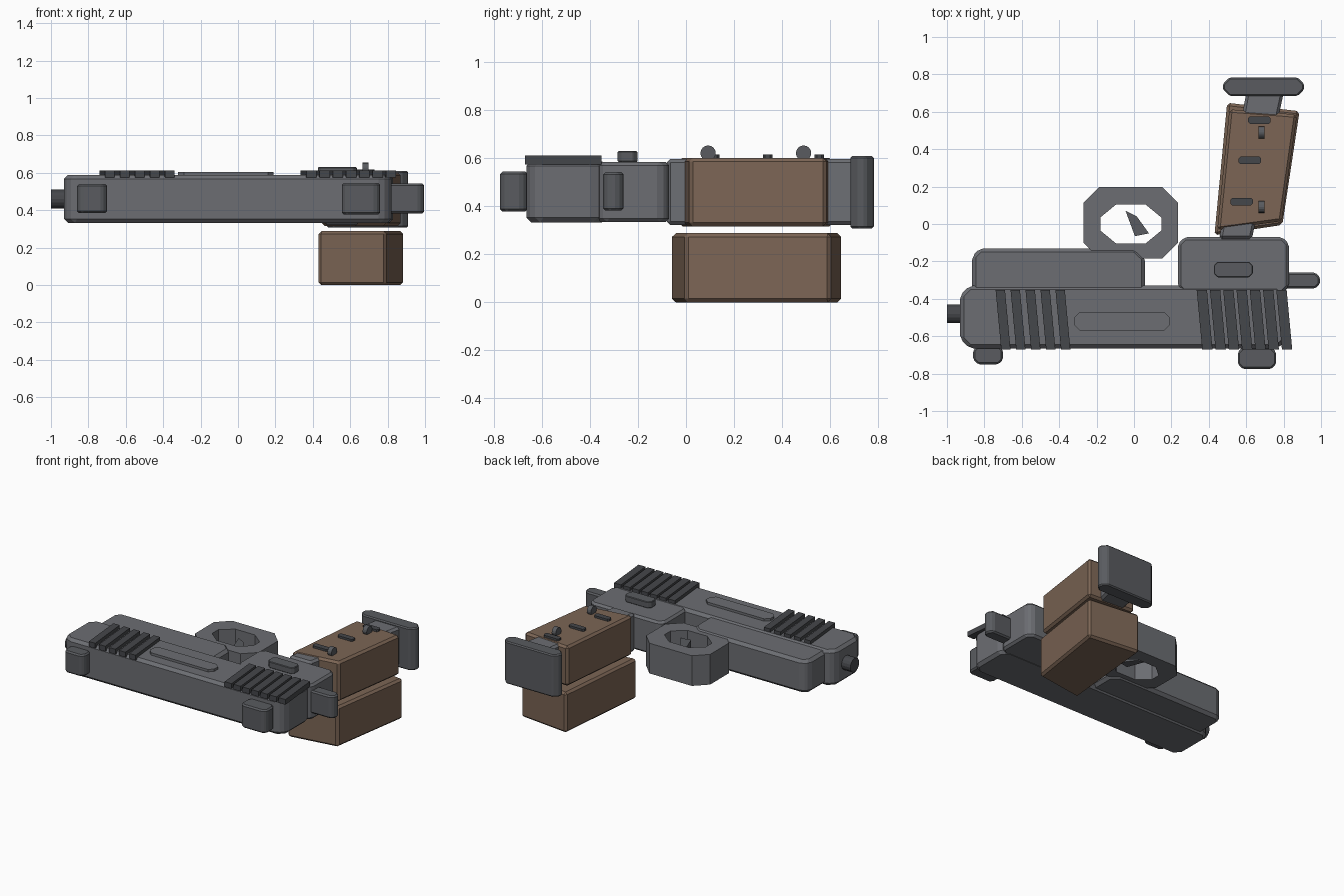
import bpy, bmesh, math
from mathutils import Matrix

if "Cube" in bpy.data.objects:
    bpy.data.objects.remove(bpy.data.objects["Cube"])


def material(name, rgb):
    m = bpy.data.materials.new(name)
    m.diffuse_color = (*rgb, 1)
    m.use_nodes = True
    m.node_tree.nodes["Principled BSDF"].inputs["Base Color"].default_value = m.diffuse_color
    return m


STEEL = material("steel", (0.15, 0.155, 0.17))
MID = material("mid_steel", (0.10, 0.105, 0.115))
DARK = material("dark_steel", (0.06, 0.063, 0.07))
BROWN = material("grip_brown", (0.20, 0.13, 0.09))


def finish(name, bm, mat):
    bmesh.ops.recalc_face_normals(bm, faces=bm.faces)
    me = bpy.data.meshes.new(name)
    bm.to_mesh(me)
    bm.free()
    me.materials.append(mat)
    ob = bpy.data.objects.new(name, me)
    bpy.context.collection.objects.link(ob)
    return ob


def extrude(bm, faces, height):
    res = bmesh.ops.extrude_face_region(bm, geom=faces)
    verts = [g for g in res["geom"] if isinstance(g, bmesh.types.BMVert)]
    bmesh.ops.translate(bm, verts=verts, vec=(0, 0, height))


def prism(name, pts, z0, z1, mat, bevel=0.0):
    """Plan outline raised from z0 to z1, with one-segment chamfers."""
    bm = bmesh.new()
    face = bm.faces.new([bm.verts.new((x, y, z0)) for x, y in pts])
    extrude(bm, [face], z1 - z0)
    bmesh.ops.recalc_face_normals(bm, faces=bm.faces)
    if bevel:
        bmesh.ops.bevel(bm, geom=bm.edges[:], offset=bevel, segments=1,
                        affect='EDGES', clamp_overlap=True)
    return finish(name, bm, mat)


def octagon(x0, x1, y0, y1, cx, cy):
    return [(x0 + cx, y0), (x1 - cx, y0), (x1, y0 + cy), (x1, y1 - cy),
            (x1 - cx, y1), (x0 + cx, y1), (x0, y1 - cy), (x0, y0 + cy)]


def block(name, x0, x1, y0, y1, z0, z1, mat, c=0.03, bevel=0.0):
    return prism(name, octagon(x0, x1, y0, y1, c, c), z0, z1, mat, bevel)


def rod(name, radius, length, loc, mat, sides):
    bm = bmesh.new()
    m = Matrix.Translation(loc) @ Matrix.Rotation(math.pi / 2, 4, 'Y')
    bmesh.ops.create_cone(bm, cap_ends=True, segments=sides, radius1=radius,
                          radius2=radius, depth=length, matrix=m)
    return finish(name, bm, mat)


# Slide and barrel
block("slide", -0.93, 0.82, -0.665, -0.33, 0.333, 0.588, STEEL, 0.05, 0.02)
rod("barrel", 0.05, 0.14, (-0.93, -0.48, 0.46), DARK, 16)
block("slide_inlay", -0.32, 0.19, -0.57, -0.47, 0.57, 0.605, STEEL, 0.03)

# Slanted serrations
for label, count, start, step, width in (("front", 5, -0.74, 0.08, 0.05),
                                         ("rear", 7, 0.335, 0.071, 0.055)):
    for i in range(count):
        x = start + i * step
        prism(f"{label}_serration_{i + 1}",
              [(x + 0.03, -0.672), (x + 0.03 + width, -0.672),
               (x + width, -0.352), (x, -0.352)], 0.575, 0.612, DARK)

# Sights and rear tang
block("front_sight", -0.86, -0.70, -0.75, -0.65, 0.385, 0.54, MID, 0.025, 0.01)
block("rear_sight", 0.555, 0.76, -0.775, -0.66, 0.378, 0.545, MID, 0.025, 0.01)
block("rear_tang", 0.78, 0.995, -0.345, -0.26, 0.382, 0.543, MID, 0.025, 0.01)

# Frame, rear block and slide catch
prism("frame", [(-0.865, -0.36), (0.06, -0.36), (0.06, -0.18), (0.005, -0.13),
                (-0.825, -0.13), (-0.865, -0.17)], 0.343, 0.577, STEEL, 0.02)
block("rear_block", 0.235, 0.828, -0.37, -0.07, 0.335, 0.585, STEEL, 0.035, 0.015)
block("slide_catch", 0.427, 0.635, -0.285, -0.202, 0.585, 0.63, MID, 0.02, 0.004)

# Trigger guard ring
bm = bmesh.new()
outer = [bm.verts.new((x, y, 0.352)) for x, y in octagon(-0.27, 0.236, -0.185, 0.198, 0.085, 0.085)]
inner = [bm.verts.new((x, y, 0.352)) for x, y in octagon(-0.18, 0.146, -0.105, 0.105, 0.085, 0.07)]
ring = [bm.faces.new((outer[i], outer[(i + 1) % 8], inner[(i + 1) % 8], inner[i]))
        for i in range(8)]
extrude(bm, ring, 0.216)
finish("trigger_guard", bm, STEEL)
prism("trigger", [(-0.045, 0.07), (0.015, 0.04), (0.08, -0.05), (0.005, -0.065)],
      0.39, 0.53, MID)

# Grip core, two panels and magazine base
prism("grip_core", [(0.455, -0.08), (0.63, -0.08), (0.80, 0.70), (0.60, 0.70)],
      0.322, 0.597, STEEL, 0.015)
prism("upper_grip_panel", [(0.445, -0.032), (0.79, 0.015), (0.872, 0.585), (0.51, 0.613)],
      0.317, 0.602, BROWN, 0.015)
prism("lower_grip_panel", [(0.43, -0.06), (0.793, -0.005), (0.885, 0.603), (0.498, 0.648)],
      0.0, 0.288, BROWN, 0.015)
block("magazine_base", 0.475, 0.91, 0.685, 0.783, 0.308, 0.61, MID, 0.035, 0.008)

# Grip ribs and pins
for i, (x, y) in enumerate(((0.575, 0.12), (0.62, 0.34), (0.67, 0.555))):
    block(f"grip_rib_{i + 1}", x - 0.06, x + 0.06, y - 0.02, y + 0.02,
          0.59, 0.617, DARK, 0.01)
for i, y in enumerate((0.092, 0.49)):
    rod(f"grip_pin_{i + 1}", 0.032, 0.032, (0.682, y, 0.622), MID, 16)
